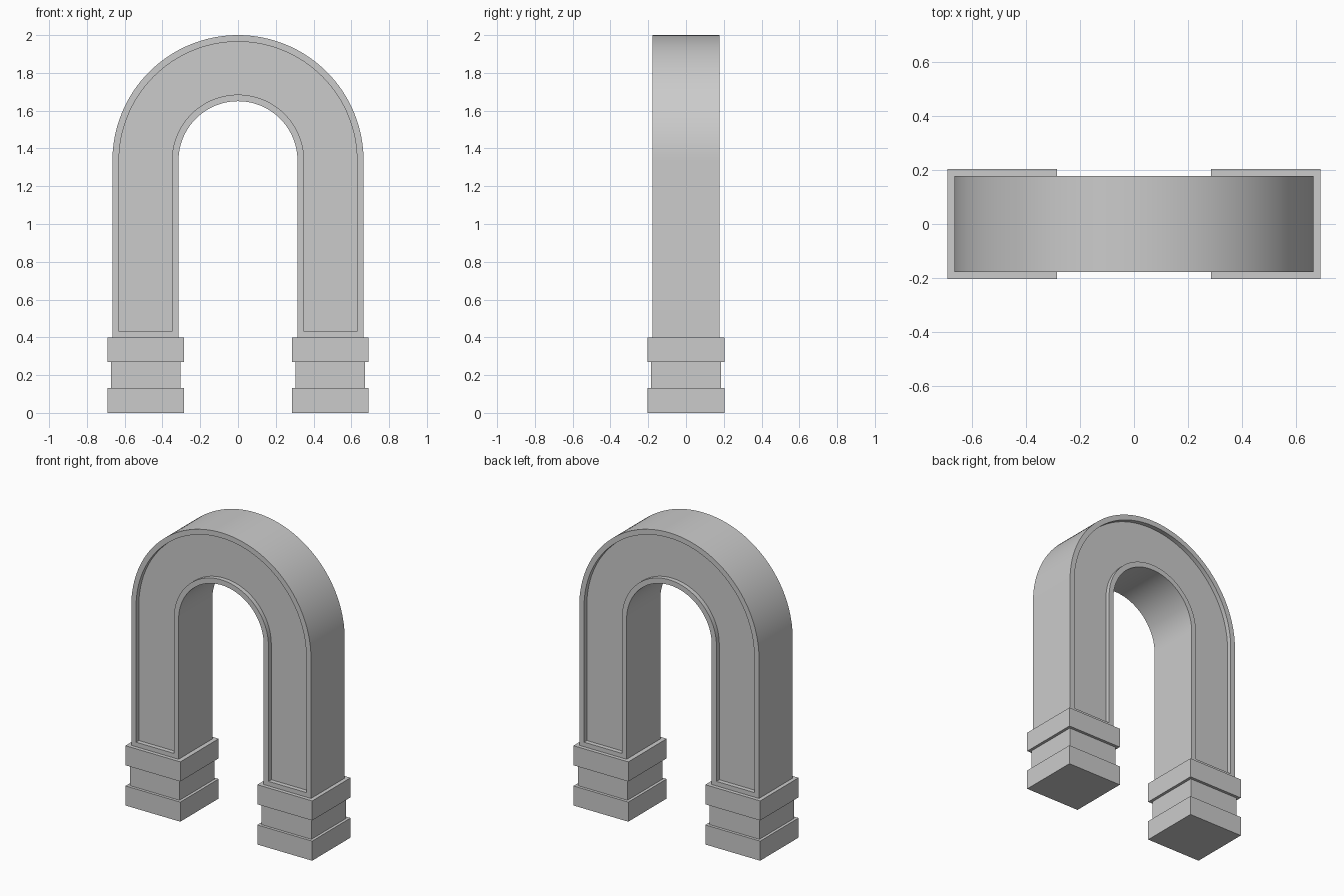
import bpy, bmesh
from math import cos, sin, pi, radians
from mathutils import Vector

if "Cube" in bpy.data.objects:
    bpy.data.objects.remove(bpy.data.objects["Cube"])

SPRING_Z, R_OUT, R_IN = 1.335, 0.665, 0.315
LEG_Z, HALF_D = 0.395, 0.178
RIM, RECESS, SEGS = 0.035, 0.03, 64


def finish(bm, name):
    bmesh.ops.recalc_face_normals(bm, faces=bm.faces)
    me = bpy.data.meshes.new(name)
    bm.to_mesh(me)
    bm.free()
    ob = bpy.data.objects.new(name, me)
    bpy.context.collection.objects.link(ob)
    return ob


def arc(r):
    return [(r * cos(pi * i / SEGS), SPRING_Z + r * sin(pi * i / SEGS)) for i in range(SEGS + 1)]


def block(name, x, z0, z1, half):
    bm = bmesh.new()
    bmesh.ops.create_cube(bm, size=1)
    bmesh.ops.scale(bm, vec=(2 * half, 2 * half, z1 - z0), verts=bm.verts)
    bmesh.ops.translate(bm, vec=(x, 0, (z0 + z1) / 2), verts=bm.verts)
    return finish(bm, name)


# Arch body: U outline extruded through the depth
outline = ([(R_OUT, LEG_Z)] + arc(R_OUT) + [(-R_OUT, LEG_Z), (-R_IN, LEG_Z)]
           + arc(R_IN)[::-1] + [(R_IN, LEG_Z)])
bm = bmesh.new()
face = bm.faces.new([bm.verts.new((x, -HALF_D, z)) for x, z in outline])
ext = bmesh.ops.extrude_face_region(bm, geom=[face], use_keep_orig=True)
bmesh.ops.translate(bm, vec=(0, 2 * HALF_D, 0),
                    verts=[g for g in ext["geom"] if isinstance(g, bmesh.types.BMVert)])
bmesh.ops.recalc_face_normals(bm, faces=bm.faces)

# Sunken panels on front and back
for panel in [f for f in bm.faces if len(f.verts) > 4]:
    inward = Vector((0, -RECESS if panel.calc_center_median().y > 0 else RECESS, 0))
    bmesh.ops.inset_region(bm, faces=[panel], thickness=RIM, use_even_offset=True)
    rim_verts = list(panel.verts)
    sunk = bmesh.ops.extrude_discrete_faces(bm, faces=[panel])["faces"][0]
    bmesh.ops.translate(bm, vec=inward, verts=list(sunk.verts))
bmesh.ops.remove_doubles(bm, verts=bm.verts, dist=1e-5)
arch = finish(bm, "arch_body")
bpy.context.view_layer.objects.active = arch
arch.select_set(True)
bpy.ops.object.shade_smooth_by_angle(angle=radians(30))

# Stepped feet under both legs
for side, s in (("left", -1), ("right", 1)):
    x = s * 0.488
    block(side + "_foot_plinth", x, 0.0, 0.131, 0.203)
    block(side + "_foot_neck", x, 0.131, 0.269, 0.184)
    block(side + "_foot_cap", x, 0.269, 0.4, 0.203)
